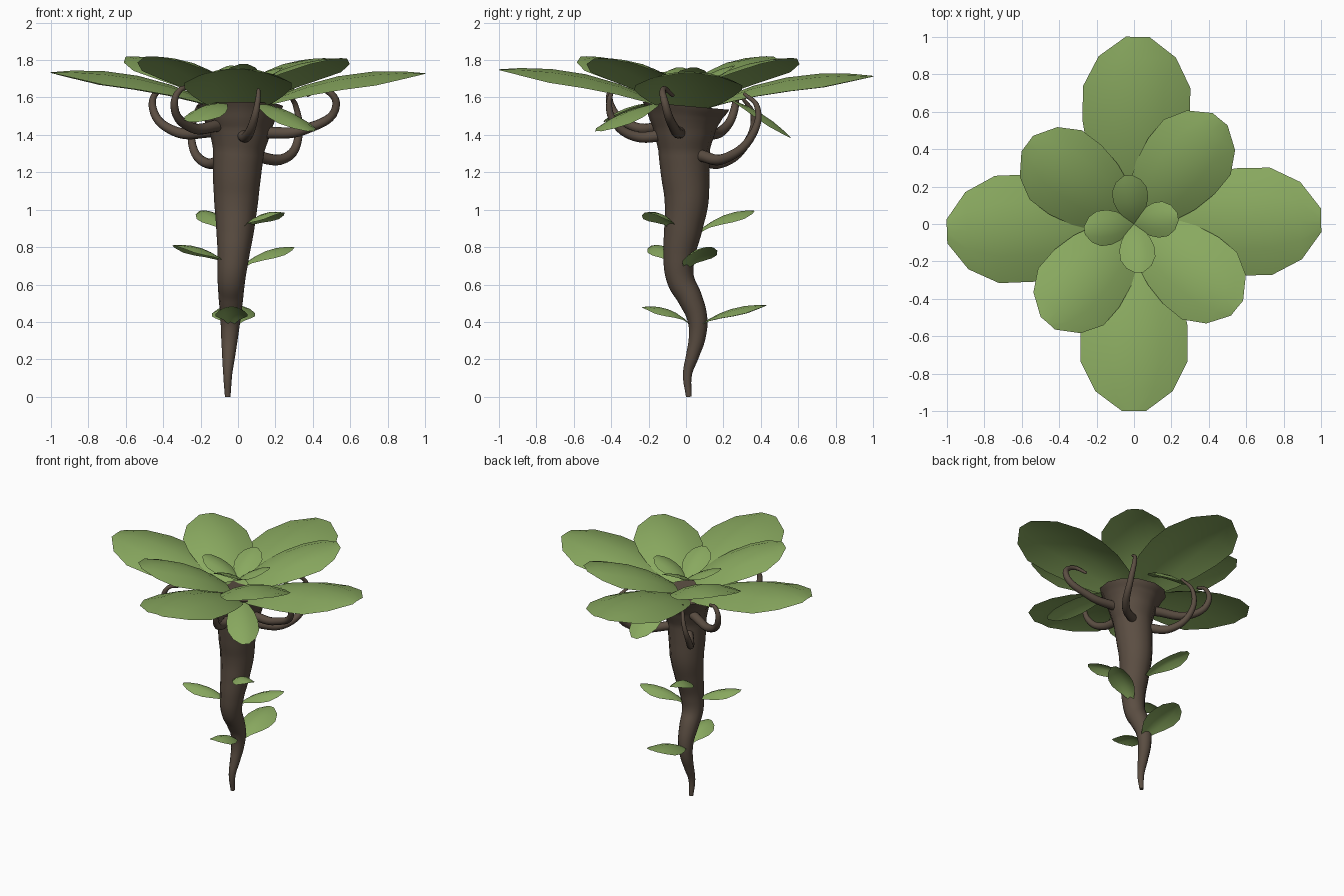
import bpy
from mathutils import Vector

cube = bpy.data.objects.get("Cube")
if cube:
    bpy.data.objects.remove(cube, do_unlink=True)


def material(name, colour):
    mat = bpy.data.materials.new(name)
    mat.use_nodes = True
    mat.diffuse_color = colour
    for node in mat.node_tree.nodes:
        if node.type == 'BSDF_PRINCIPLED':
            node.inputs["Base Color"].default_value = colour
            node.inputs["Roughness"].default_value = 0.8
    return mat


GREEN = material("leaf green", (0.25, 0.395, 0.115, 1))
BROWN = material("bark brown", (0.105, 0.076, 0.055, 1))


def tube(name, points, resolution=6):
    """Smooth tapered tube through (x, y, z, radius) points."""
    curve = bpy.data.curves.new(name, 'CURVE')
    curve.dimensions = '3D'
    curve.fill_mode = 'FULL'
    curve.bevel_depth = 1.0
    curve.bevel_resolution = 4
    curve.resolution_u = resolution
    curve.use_fill_caps = True
    spline = curve.splines.new('BEZIER')
    spline.bezier_points.add(len(points) - 1)
    for bp, (x, y, z, r) in zip(spline.bezier_points, points):
        bp.co = (x, y, z)
        bp.radius = r
        bp.handle_left_type = bp.handle_right_type = 'AUTO'
    curve.materials.append(BROWN)
    obj = bpy.data.objects.new(name, curve)
    bpy.context.collection.objects.link(obj)
    bpy.ops.object.select_all(action='DESELECT')
    obj.select_set(True)
    bpy.context.view_layer.objects.active = obj
    bpy.ops.object.convert(target='MESH')
    return obj


# Leaf outlines: (position along the leaf, share of the half width)
ROUND_END = [(.5, 1), (.7, 1), (.88, .72), (1, .22)]
BROAD = [(0, .4), (.13, .68), (.3, .88)] + ROUND_END
NARROW = [(0, .2), (.15, .5), (.33, .83)] + ROUND_END
ACROSS = (-1, -.5, 0, .5, 1)


def leaf(name, base, tip, half_width, arch, droop, outline):
    """Arched sheet from base to tip whose long edges droop."""
    base, tip = Vector(base), Vector(tip)
    along = tip - base
    side = along.cross(Vector((0, 0, 1))).normalized()
    normal = side.cross(along).normalized()
    verts, faces = [], []
    for u, w in outline:
        for v in ACROSS:
            lift = arch * 4 * u * (1 - u) - droop * (v * w) ** 2
            verts.append(base + along * u + side * (v * w * half_width) + normal * lift)
    n = len(ACROSS)
    for i in range(len(outline) - 1):
        for j in range(n - 1):
            a = i * n + j
            faces.append((a, a + 1, a + n + 1, a + n))
    mesh = bpy.data.meshes.new(name)
    mesh.from_pydata(verts, [], faces)
    mesh.materials.append(GREEN)
    mesh.polygons.foreach_set("use_smooth", [True] * len(mesh.polygons))
    obj = bpy.data.objects.new(name, mesh)
    bpy.context.collection.objects.link(obj)
    return obj


# Winding stem, widening to a flat crown
tube("stem", [
    (-.055, .015, 0, .015), (-.055, .008, .12, .024), (-.05, .035, .22, .035),
    (-.045, .06, .32, .045), (-.04, .06, .42, .054), (-.038, .02, .53, .066),
    (-.035, -.03, .63, .074), (-.025, -.037, .75, .084), (-.015, -.015, .9, .102),
    (-.01, .003, 1.05, .118), (-.005, -.005, 1.2, .13), (.003, -.01, 1.32, .138),
    (.01, -.008, 1.43, .168), (.01, -.005, 1.5, .2), (.01, 0, 1.555, .232)])

# Curling tendrils below the crown
TENDRILS = {
    "right": [(.12, -.03, 1.41), (.36, -.06, 1.43), (.525, -.11, 1.56),
              (.45, -.12, 1.645), (.37, -.07, 1.61)],
    "back_right": [(.07, .07, 1.29), (.25, .21, 1.275), (.325, .355, 1.4),
                   (.31, .38, 1.55), (.27, .31, 1.62)],
    "back_left": [(-.07, .07, 1.27), (-.17, .19, 1.25), (-.245, .32, 1.35),
                  (-.23, .36, 1.5), (-.18, .3, 1.6)],
    "left": [(-.12, .08, 1.42), (-.34, .19, 1.42), (-.455, .26, 1.54),
             (-.43, .26, 1.63), (-.37, .24, 1.63)],
    "front_left": [(-.1, -.1, 1.45), (-.25, -.27, 1.44), (-.34, -.4, 1.55),
                   (-.31, -.4, 1.64), (-.25, -.36, 1.65)],
    "front": [(.02, -.1, 1.4), (.05, -.28, 1.395), (.085, -.39, 1.48),
              (.105, -.41, 1.58), (.11, -.39, 1.645)],
}
for place, path in TENDRILS.items():
    count = len(path)
    tube("tendril_" + place,
         [(*p, .033 - .024 * i / (count - 1)) for i, p in enumerate(path)], 8)

# Four broad outer leaves
for i, tip in enumerate([(1, .02, 1.73), (.02, 1, 1.715), (-1, -.04, 1.735), (0, -1, 1.75)]):
    leaf(f"outer_leaf_{i + 1}", (tip[0] * .1, tip[1] * .1, 1.55), tip, .287, .075, .075, BROAD)

# Four middle leaves, raised between the outer ones
for i, tip in enumerate([(.46, .56, 1.81), (-.57, .43, 1.82), (-.46, -.53, 1.82), (.55, -.45, 1.81)]):
    leaf(f"middle_leaf_{i + 1}", (tip[0] * .1, tip[1] * .1, 1.59), tip, .232, .06, .06, BROAD)

# Four small leaves in the heart
for i, tip in enumerate([(.235, .04, 1.76), (-.035, .26, 1.77), (-.265, -.035, 1.76), (.03, -.26, 1.78)]):
    leaf(f"heart_leaf_{i + 1}", (0, 0, 1.63), tip, .094, .025, .025, NARROW)

# Hanging leaves under the crown
for i, (base, tip) in enumerate([
        ((.1, -.13, 1.57), (.39, -.47, 1.42)),
        ((-.08, -.15, 1.57), (-.24, -.43, 1.47)),
        ((.02, .2, 1.6), (.05, .56, 1.385))]):
    leaf(f"hanging_leaf_{i + 1}", base, tip, .11, .03, .03, NARROW)

# Opposite pairs of leaves up the stem
for i, (base, tip, width) in enumerate([
        ((-.035, .02, .39), (-.035, -.235, .48), .085),
        ((-.03, .07, .38), (-.02, .43, .49), .115),
        ((.02, .0, .69), (.295, .13, .8), .08),
        ((-.06, -.05, .71), (-.345, -.17, .81), .075),
        ((.03, -.07, .9), (.24, -.21, .985), .07),
        ((-.05, .07, .88), (-.19, .36, .995), .08)]):
    leaf(f"stem_leaf_{i + 1}", base, tip, width, .035, .04, NARROW)
